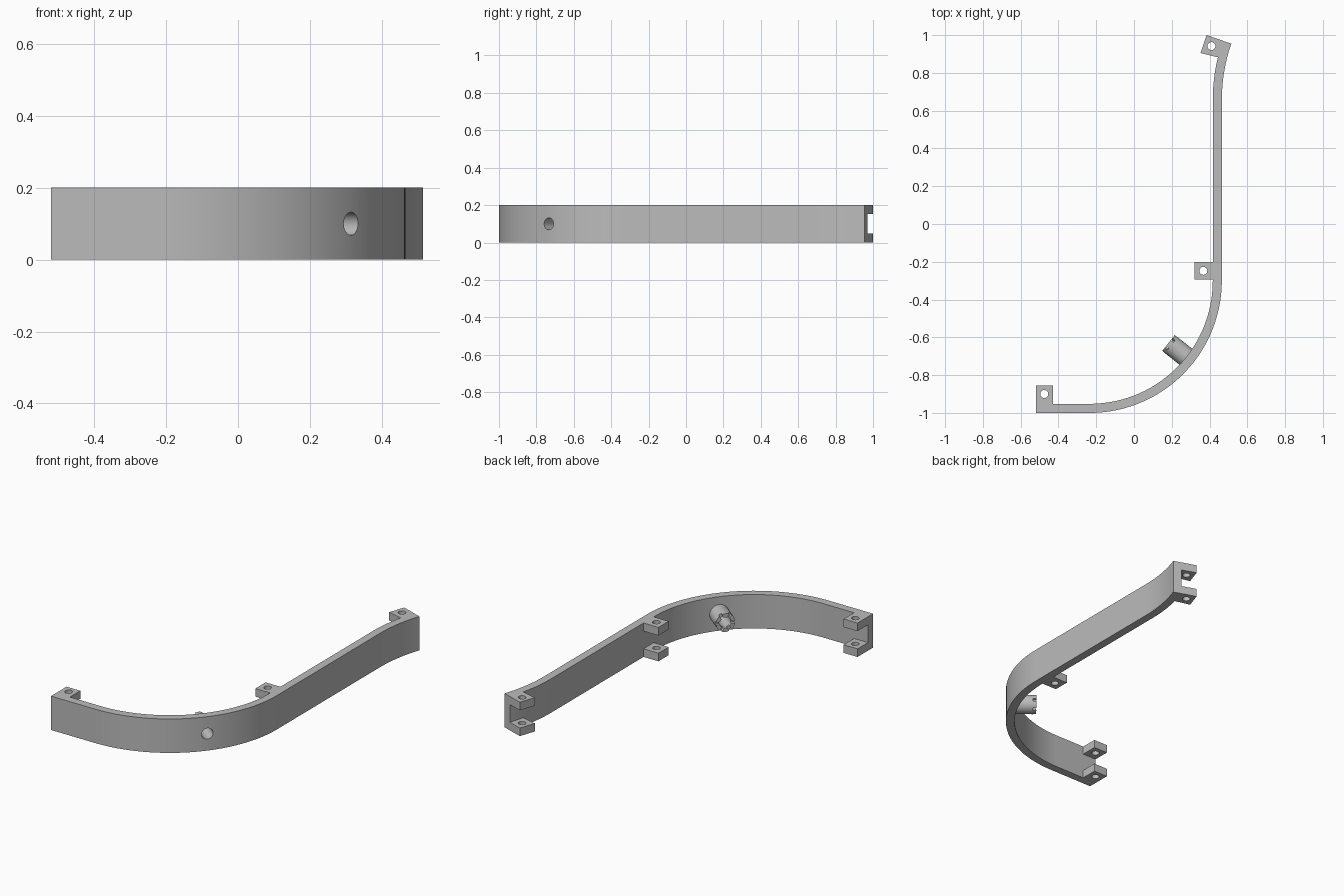
import bpy, bmesh
from math import sin, cos, radians, pi
from mathutils import Vector, Matrix

cube = bpy.data.objects.get("Cube")
if cube:
    bpy.data.objects.remove(cube, do_unlink=True)

HEIGHT, THICK, TAB = 0.2, 0.048, 0.048
ARC_C, ARC_R, HOLE_ANGLE = Vector((-0.235, -0.3)), 0.7, radians(-38.3)

grey = bpy.data.materials.new("plain grey")
grey.use_nodes = True
grey.diffuse_color = (0.5, 0.5, 0.5, 1)
grey.node_tree.nodes["Principled BSDF"].inputs["Base Color"].default_value = (0.5, 0.5, 0.5, 1)


def finish(name, bm):
    bmesh.ops.recalc_face_normals(bm, faces=bm.faces)
    mesh = bpy.data.meshes.new(name)
    bm.to_mesh(mesh)
    bm.free()
    mesh.materials.append(grey)
    obj = bpy.data.objects.new(name, mesh)
    bpy.context.collection.objects.link(obj)
    return obj


def cylinder(name, radius, depth, matrix, sides=32):
    bm = bmesh.new()
    bmesh.ops.create_cone(bm, cap_ends=True, segments=sides, radius1=radius,
                          radius2=radius, depth=depth, matrix=matrix)
    return finish(name, bm)


def box(name, size, matrix):
    bm = bmesh.new()
    bmesh.ops.create_cube(bm, size=1, matrix=matrix @ Matrix.Diagonal((*size, 1)))
    return finish(name, bm)


def cut(obj, cutters):
    """Subtract the cutters, bake the result and remove the cutters."""
    for c in cutters:
        c.hide_render = True
        mod = obj.modifiers.new("cut", 'BOOLEAN')
        mod.operation, mod.solver, mod.object = 'DIFFERENCE', 'EXACT', c
    deps = bpy.context.evaluated_depsgraph_get()
    mesh = bpy.data.meshes.new_from_object(obj.evaluated_get(deps))
    obj.modifiers.clear()
    obj.data = mesh
    for c in cutters:
        bpy.data.objects.remove(c, do_unlink=True)


def smooth(obj):
    bpy.ops.object.select_all(action='DESELECT')
    obj.select_set(True)
    bpy.context.view_layer.objects.active = obj
    bpy.ops.object.shade_smooth_by_angle(angle=radians(30))


# Outer line of the wall: each entry is a point and its inward normal
path = [(Vector((-0.52, -1)), Vector((0, 1)))]
for i in range(41):
    a = -pi / 2 + i / 40 * pi / 2
    d = Vector((cos(a), sin(a)))
    path.append((ARC_C + d * ARC_R, -d))
FLARE_R, FLARE_C = 0.917, Vector((0.465 + 0.917, 0.656))
for i in range(13):
    a = radians(19) * i / 12
    d = Vector((-cos(a), sin(a)))
    path.append((FLARE_C + d * FLARE_R, d))

# Curved wall
bm = bmesh.new()
rings = []
for p, n in path:
    q = p + n * THICK
    rings.append([bm.verts.new((v.x, v.y, z))
                  for v, z in ((p, 0), (q, 0), (q, HEIGHT), (p, HEIGHT))])
for r, s in zip(rings, rings[1:]):
    for k in range(4):
        j = (k + 1) % 4
        bm.faces.new((r[k], r[j], s[j], s[k]))
bm.faces.new(rings[0])
bm.faces.new(rings[-1])
wall = finish("curved_wall", bm)

# Boss frame: local z points inward from the wall, local x is horizontal
inward = Vector((-cos(HOLE_ANGLE), -sin(HOLE_ANGLE), 0))
side = Vector((0, 0, 1)).cross(inward)
frame = Matrix((side, inward.cross(side), inward)).transposed().to_4x4()
frame.translation = (ARC_C.x - inward.x * ARC_R, ARC_C.y - inward.y * ARC_R, HEIGHT / 2)


def along(depth):
    return frame @ Matrix.Translation((0, 0, depth))


cut(wall, [cylinder("hole_cutter", 0.032, 0.4, along(0))])
smooth(wall)

# Hollow boss with three slots across its tip
BOSS_START, BOSS_END = 0.03, 0.168
boss = cylinder("hollow_boss", 0.054, BOSS_END - BOSS_START,
                along((BOSS_START + BOSS_END) / 2))
cutters = [cylinder("bore_cutter", 0.032, 0.6, along(0))]
for k in range(3):
    turn = Matrix.Rotation(k * pi / 3, 4, 'Z')
    cutters.append(box("slot_cutter", (0.2, 0.016, 0.036), along(BOSS_END) @ turn))
cut(boss, cutters)
smooth(boss)

# Paired screw tabs: outline corners and hole centre
tabs = {
    "front_tab": ([(-0.52, -0.953), (-0.43, -0.953), (-0.43, -0.855), (-0.52, -0.855)],
                  (-0.475, -0.9)),
    "middle_tab": ([(0.32, -0.295), (0.418, -0.295), (0.418, -0.2), (0.32, -0.2)],
                   (0.367, -0.248)),
    "rear_tab": ([(0.352, 0.905), (0.447, 0.882), (0.471, 0.97), (0.384, 1.0)],
                 (0.41, 0.942)),
}
for name, (corners, hole) in tabs.items():
    for level, z in (("lower", 0), ("upper", HEIGHT - TAB)):
        bm = bmesh.new()
        face = bm.faces.new([bm.verts.new((x, y, z)) for x, y in corners])
        out = bmesh.ops.extrude_face_region(bm, geom=[face])["geom"]
        top = [v for v in out if isinstance(v, bmesh.types.BMVert)]
        bmesh.ops.translate(bm, verts=top, vec=(0, 0, TAB))
        tab = finish(level + "_" + name, bm)
        cut(tab, [cylinder("screw_cutter", 0.021, 0.2,
                           Matrix.Translation((*hole, z)), 24)])
        smooth(tab)
